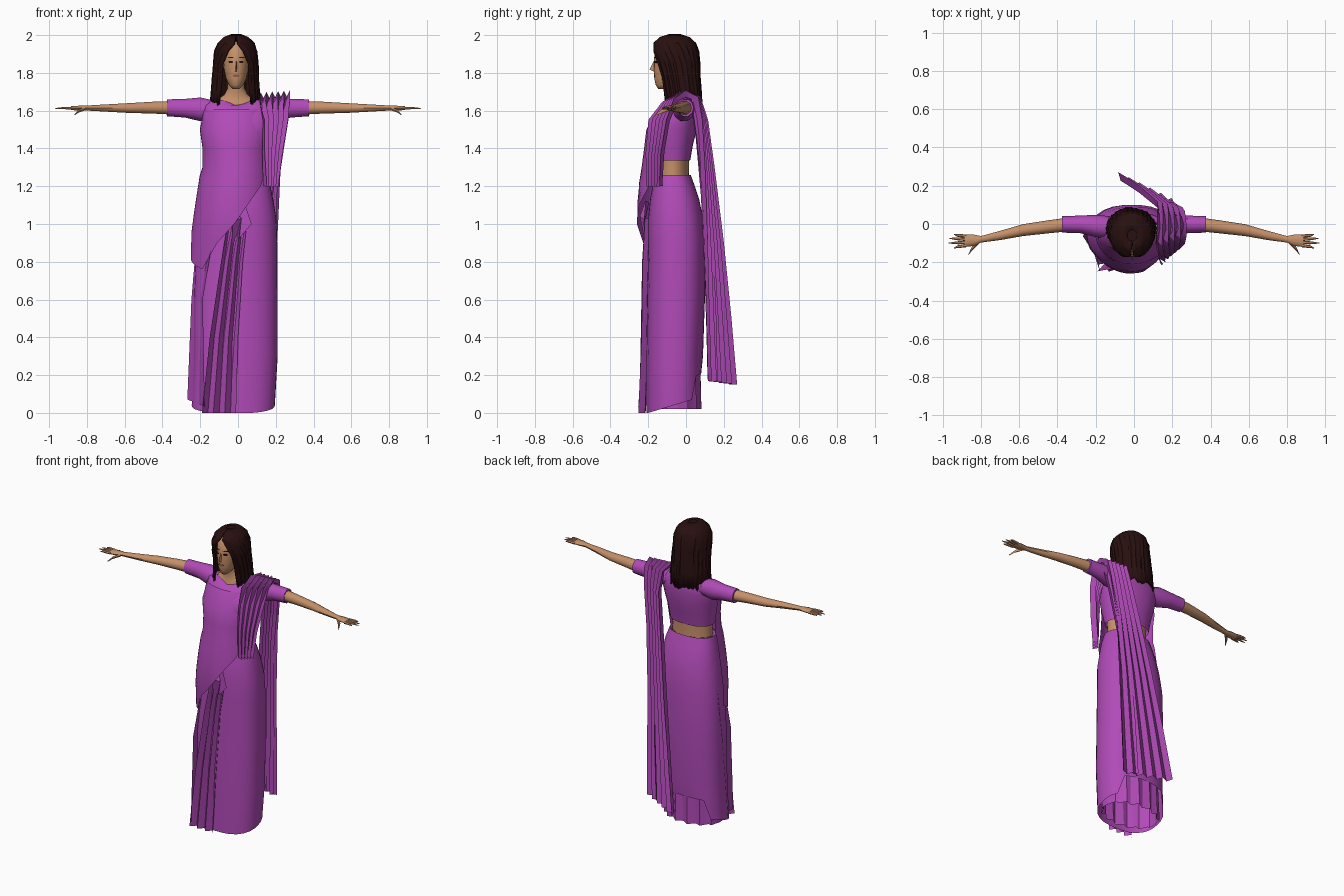
import bpy, bmesh, math, random
from mathutils import Vector
random.seed(4)


def material(name, col):
    m = bpy.data.materials.new(name)
    m.diffuse_color = (*col, 1)
    return m


PURPLE = material("purple cloth", (0.44, 0.07, 0.48))
SKIN = material("skin", (0.56, 0.28, 0.14))
HAIR = material("dark hair", (0.022, 0.005, 0.005))
LIPS = material("lips", (0.30, 0.09, 0.06))


def loft(name, rows, mat, closed=True, caps=False, angle=40):
    """Skin a surface through rows of points."""
    bm = bmesh.new()
    vs = [[bm.verts.new(p) for p in r] for r in rows]
    n = len(rows[0])
    for a, b in zip(vs, vs[1:]):
        for i in range(n if closed else n - 1):
            j = (i + 1) % n
            bm.faces.new((a[i], a[j], b[j], b[i]))
    if caps:
        bm.faces.new(vs[0][::-1])
        bm.faces.new(vs[-1])
    bmesh.ops.recalc_face_normals(bm, faces=bm.faces)
    me = bpy.data.meshes.new(name)
    bm.to_mesh(me)
    bm.free()
    me.materials.append(mat)
    ob = bpy.data.objects.new(name, me)
    bpy.context.collection.objects.link(ob)
    bpy.context.view_layer.objects.active = ob
    ob.select_set(True)
    bpy.ops.object.shade_smooth_by_angle(angle=math.radians(angle))
    ob.select_set(False)
    return ob


def arc(z, cx, cy, rx, ry, n=20, a0=0, a1=360, p=2.0):
    """Horizontal oval ring, or part of one; 270 degrees is the front."""
    full = a1 - a0 == 360
    pts = []
    for i in range(n):
        a = math.radians(a0 + (a1 - a0) * i / (n if full else n - 1))
        c, s = math.cos(a), math.sin(a)
        k = (abs(c) ** p + abs(s) ** p) ** (-1 / p)
        pts.append(Vector((cx + rx * c * k, cy + ry * s * k, z)))
    return pts


def limb(name, pts, mat, n=10):
    """Tube along x: x, y, z, half depth, half height."""
    rows = [[(x, y + ry * math.cos(t), z + rz * math.sin(t))
             for t in (2 * math.pi * i / n for i in range(n))]
            for x, y, z, ry, rz in pts]
    return loft(name, rows, mat, caps=True)


def pleated(name, rows, depth, folds):
    """Cloth strip: each row is (start point, end point), folded in zigzag."""
    out = []
    for k, (a, b) in enumerate(rows):
        a, b = Vector(a), Vector(b)
        up = Vector(rows[min(k + 1, len(rows) - 1)][0]) - Vector(rows[max(k - 1, 0)][0])
        nrm = (b - a).cross(up).normalized()
        out.append([a.lerp(b, i / (2 * folds)) + nrm * depth * (0.5 if i % 2 else -0.5)
                    for i in range(2 * folds + 1)])
    return loft(name, out, PURPLE, closed=False, angle=30)


# skirt, with the outer hem rising at the back
skirt = [(0.0, -.025, -.065, .22, .145), (.3, -.012, -.06, .222, .15),
         (.6, -.012, -.053, .222, .153), (.9, -.007, -.05, .215, .15),
         (1.03, 0, -.055, .203, .145), (1.13, 0, -.06, .186, .13),
         (1.2, 0, -.065, .172, .112), (1.26, -.003, -.072, .155, .097)]
rows = [arc(*r, n=28, p=2.4) for r in skirt]
for v in rows[0]:
    v.z = max(0, (v.y + .2) * .3) + (.12 if v.y > .05 else 0)
loft("skirt", rows, PURPLE, angle=50)
waist = [arc(1.26, -.003, -.072, .155, .097, n=28), arc(1.25, 0, -.07, .12, .08, n=28)]
loft("skirt_waistband", waist, PURPLE)

# underskirt showing below the hem at the back
rows = [arc(.5, -.01, -.06, .19, .13, n=28), arc(.02, -.02, -.06, .195, .13, n=28)]
for i, v in enumerate(rows[1]):
    v.y += .015 * (-1) ** i
loft("underskirt", rows, PURPLE, angle=30)

# front pleats and the loose side flap
pleated("front_pleats", [((-.05, -.2, 1.03), (.05, -.2, 1.03)),
                         ((-.09, -.215, .8), (.025, -.212, .8)),
                         ((-.15, -.222, .4), (.0, -.218, .4)),
                         ((-.19, -.23, 0), (-.01, -.235, .0))], .035, 3)
pleated("side_flap", [((-.215, -.02, .9), (-.13, -.2, .9)),
                      ((-.24, -.03, .6), (-.18, -.21, .6)),
                      ((-.262, -.06, .07), (-.17, -.25, .03))], .014, 1)
# tuck where the pleats meet the waist
pleated("waist_tuck", [((-.06, -.205, 1.12), (.03, -.205, 1.12)),
                       ((-.03, -.235, 1.04), (.07, -.215, 1.0)),
                       ((-.03, -.205, .9), (.0, -.205, .92))], .02, 1)

# bare midriff
loft("midriff", [arc(1.2, 0, -.07, .145, .09), arc(1.29, 0, -.07, .138, .085),
                 arc(1.37, 0, -.07, .142, .087)], SKIN)

# blouse
blouse = [(1.335, 0, -.07, .15, .092), (1.42, 0, -.073, .165, .11),
          (1.5, 0, -.07, .182, .127), (1.57, 0, -.05, .19, .11),
          (1.63, 0, -.03, .18, .088), (1.66, -.005, -.025, .13, .07)]
rows = [arc(*r, n=24, p=2.3) for r in blouse]
for v in rows[-1]:
    v.z -= .035 * max(0, 1 - abs(v.x) / .09) * (v.y < -.03)
loft("blouse", rows, PURPLE, angle=60)

# chest and neck
loft("neck", [arc(1.61, -.008, -.03, .13, .075), arc(1.655, -.008, -.03, .11, .062),
              arc(1.685, -.01, -.035, .062, .052), arc(1.72, -.01, -.05, .045, .045),
              arc(1.8, -.01, -.06, .045, .045)], SKIN, caps=True)

# arms, sleeves and hands
for s, side in ((-1, "right"), (1, "left")):
    limb(side + "_sleeve", [(s * .12, -.02, 1.605, .06, .05), (s * .2, -.01, 1.607, .058, .066),
                            (s * .28, -.002, 1.613, .046, .052),
                            (s * .375, -.002, 1.615, .043, .047)], PURPLE)
    limb(side + "_arm", [(s * .34, -.002, 1.615, .036, .038), (s * .45, -.015, 1.616, .034, .033),
                         (s * .58, -.032, 1.614, .031, .027), (s * .7, -.06, 1.614, .024, .02),
                         (s * .8, -.08, 1.614, .017, .014), (s * .84, -.085, 1.614, .03, .013),
                         (s * .885, -.088, 1.613, .032, .011)], SKIN)
    for i, (tip, y1) in enumerate(((.94, -.125), (.97, -.1), (.965, -.075), (.94, -.055))):
        y0 = -.112 + .016 * i
        limb(f"{side}_finger_{i + 1}", [(s * .875, y0, 1.613, .009, .009),
                                        (s * .92, (y0 + y1) / 2, 1.614, .008, .007),
                                        (s * tip, y1, 1.612, .002, .002)], SKIN, 6)
    limb(side + "_thumb", [(s * .81, -.09, 1.61, .014, .01), (s * .845, -.125, 1.597, .012, .009),
                           (s * .865, -.16, 1.578, .003, .003)], SKIN, 6)

# head
head = [(1.715, -.01, -.125, .018, .022), (1.735, -.01, -.11, .038, .05),
        (1.77, -.01, -.09, .055, .078), (1.82, -.01, -.08, .065, .09),
        (1.87, -.01, -.075, .069, .095), (1.92, -.01, -.07, .068, .092),
        (1.965, -.01, -.06, .05, .07)]
loft("head", [arc(*r, n=20) for r in head], SKIN, caps=True, angle=60)

# nose
loft("nose", [[(-.014, -.165, z), (-.01, y, z), (-.006, -.165, z)] if k else
              [(-.028, -.16, z), (-.01, y, z), (.008, -.16, z)]
              for k, (z, y) in enumerate(((1.808, -.172), (1.818, -.193), (1.865, -.17)))],
     SKIN, caps=True)


def plate(name, x, y, z, w, h, turn, mat):
    """Thin pointed oval lying on the face."""
    c, s = math.cos(turn), math.sin(turn)
    rows = [[(x + c * w * math.cos(t), y + d + s * w * math.cos(t), z + h * math.sin(t))
             for t in (math.pi * i / 4 for i in range(8))] for d in (0, .006)]
    loft(name, rows, mat, caps=True)


for s, side in ((-1, "right"), (1, "left")):
    plate(side + "_eye", -.01 + s * .028, -.164, 1.858, .014, .006, s * .4, HAIR)
    plate(side + "_eyebrow", -.01 + s * .029, -.162, 1.882, .018, .003, s * .4, HAIR)
plate("lips", -.01, -.169, 1.785, .02, .007, 0, LIPS)

# long hair, parted around the face: ring plus half angle of the opening
hair = [(1.999, -.01, -.06, .025, .03, 1), (1.985, -.01, -.06, .062, .075, 2),
        (1.955, -.01, -.06, .093, .108, 5), (1.915, -.012, -.058, .107, .119, 22),
        (1.85, -.012, -.05, .113, .117, 36), (1.78, -.013, -.04, .117, .108, 38),
        (1.71, -.014, -.03, .122, .105, 38), (1.63, -.015, -.025, .127, .105, 42)]
rows = []
for k, (z, cx, cy, rx, ry, gap) in enumerate(hair):
    row = arc(z, cx, cy, rx, ry, 45, -90 + gap, 270 - gap)
    for i, v in enumerate(row):
        f = 1 + (.018 * (-1) ** i + random.uniform(-.02, .02)) * min(k, 3) / 3
        v.x, v.y = cx + (v.x - cx) * f, cy + (v.y - cy) * f
        if k == len(hair) - 1:   # ragged ends, longer behind
            v.z += random.uniform(-.02, .015) - .02 * (v.y > .02)
    rows.append(row)
ob = loft("hair", rows, HAIR, closed=False, angle=25)
mod = ob.modifiers.new("thickness", 'SOLIDIFY')
mod.thickness = .012
mod.offset = 0
loft("hair_crown", [arc(1.999, -.01, -.06, .026, .032), arc(2.0, -.01, -.06, .008, .01)],
     HAIR, caps=True)

# front drape: height, half width, front y, right-hand edge x
drape = [(1.61, .17, -.145, .2), (1.5, .192, -.21, .21), (1.4, .178, -.222, .2),
         (1.3, .178, -.235, .175), (1.2, .192, -.248, .12), (1.1, .208, -.258, .05),
         (1.0, .223, -.26, -.02), (.9, .236, -.245, -.11), (.76, .24, -.22, -.19)]
rows = []
for z, w, front, edge in drape:
    end = 270 + math.degrees(math.asin(max(-1, min(.9, (edge + .01) / w))))
    row = arc(z, -.01, -.05, w, -.05 - front, 16, 178, end)
    for i, v in enumerate(row):
        v.z += .06 * (1 - i / 15) * (z < 1.3)
    rows.append(row)
loft("front_drape", rows, PURPLE, closed=False, angle=60)

# gathered shoulder fold continuing into the long hanging end at the back
pleated("shoulder_drape", [((.2, -.13, 1.2), (.14, -.2, 1.2)), ((.225, -.12, 1.38), (.13, -.2, 1.38)),
                           ((.255, -.09, 1.55), (.13, -.185, 1.55)),
                           ((.27, -.05, 1.655), (.11, -.11, 1.64)),
                           ((.275, .0, 1.69), (.12, -.03, 1.68)),
                           ((.265, .05, 1.665), (.12, .06, 1.67)),
                           ((.25, .07, 1.55), (.12, .1, 1.55)), ((.22, .085, 1.3), (.08, .135, 1.3)),
                           ((.2, .1, .9), (.02, .185, .9)), ((.195, .11, .5), (-.04, .225, .5)),
                           ((.19, .12, .17), (-.09, .255, .15))], .035, 5)
# inner layer of the shoulder fold seen beside the waist
pleated("side_fold", [((.28, .02, 1.66), (.2, .06, 1.68)), ((.245, .05, 1.45), (.19, .09, 1.45)),
                      ((.2, .08, 1.15), (.15, .11, 1.15)), ((.19, .1, .6), (.12, .15, .6)),
                      ((.18, .11, .18), (.1, .16, .17))], .02, 2)
